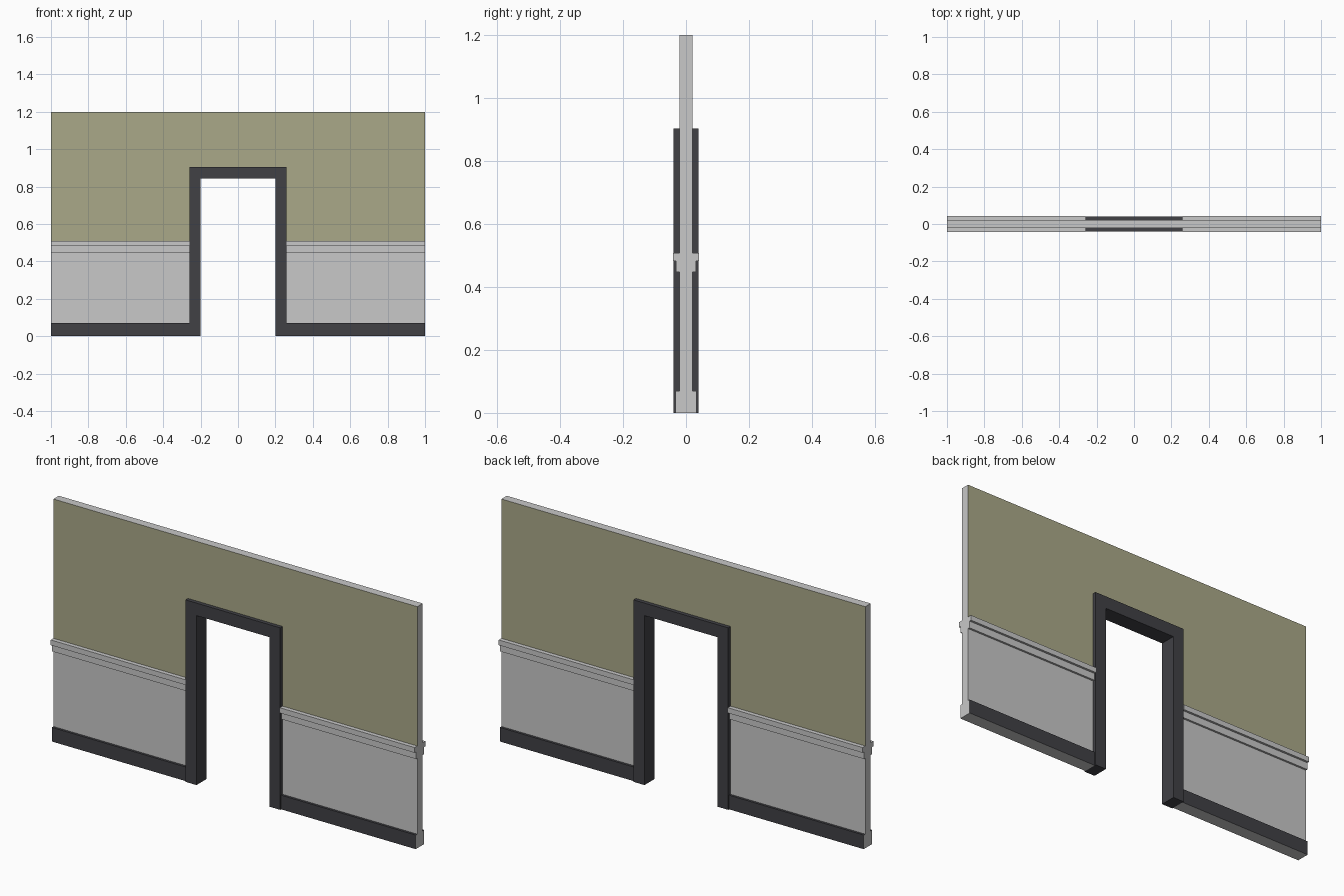
import bpy, bmesh
from mathutils import Vector

if "Cube" in bpy.data.objects:
    bpy.data.objects.remove(bpy.data.objects["Cube"])


def material(name, rgb):
    m = bpy.data.materials.new(name)
    m.diffuse_color = (*rgb, 1)
    m.use_nodes = True
    m.node_tree.nodes["Principled BSDF"].inputs["Base Color"].default_value = m.diffuse_color
    return m


GREY = material("light grey", (0.58, 0.58, 0.58))
GREEN = material("olive green", (0.402, 0.396, 0.25))
DARK = material("charcoal", (0.052, 0.052, 0.06))


def prism(name, points, offset, mats, rule=None, cut_z=None):
    """Extrude a planar outline by offset; rule(normal, centre) picks the material."""
    bm = bmesh.new()
    face = bm.faces.new([bm.verts.new(p) for p in points])
    ext = bmesh.ops.extrude_face_region(bm, geom=[face], use_keep_orig=True)
    verts = [v for v in ext["geom"] if isinstance(v, bmesh.types.BMVert)]
    bmesh.ops.translate(bm, verts=verts, vec=Vector(offset))
    if cut_z is not None:
        bmesh.ops.bisect_plane(bm, geom=bm.verts[:] + bm.edges[:] + bm.faces[:],
                               plane_co=(0, 0, cut_z), plane_no=(0, 0, 1))
    bmesh.ops.recalc_face_normals(bm, faces=bm.faces[:])
    if rule:
        for f in bm.faces:
            f.material_index = rule(f.normal, f.calc_center_median())
    me = bpy.data.meshes.new(name)
    bm.to_mesh(me)
    bm.free()
    for m in mats:
        me.materials.append(m)
    ob = bpy.data.objects.new(name, me)
    bpy.context.collection.objects.link(ob)
    return ob


def arch(xo, zo, xi, zi, y):
    """Outline of a slab with a doorway cut out of its bottom edge."""
    return [(x, y, z) for x, z in [(-xo, 0), (-xi, 0), (-xi, zi), (xi, zi),
                                   (xi, 0), (xo, 0), (xo, zo), (-xo, zo)]]


# Wall: green above the rail on front and back, grey elsewhere
RAIL_TOP = 0.508
prism("wall", arch(1, 1.2, 0.26, 0.904, -0.021), (0, 0.042, 0), [GREY, GREEN],
      lambda n, c: int(abs(n.y) > 0.5 and c.z > RAIL_TOP), cut_z=RAIL_TOP)

# Door frame, passing right through the wall
prism("door_frame", arch(0.26, 0.904, 0.2, 0.842, -0.04), (0, 0.08, 0), [DARK])

# Stepped chair rail and baseboard on each face, each side of the door
rail = [(0.021, 0.447), (0.031, 0.447), (0.031, 0.482),
        (0.042, 0.482), (0.042, RAIL_TOP), (0.021, RAIL_TOP)]
base = [(0.021, 0), (0.033, 0), (0.033, 0.07), (0.021, 0.07)]
for sx, side in ((-1, "left"), (1, "right")):
    for sy, face in ((-1, "front"), (1, "back")):
        prism(f"chair_rail_{face}_{side}", [(sx * 0.26, sy * y, z) for y, z in rail],
              (sx * 0.74, 0, 0), [GREY])
        # dark front and top, grey ends and underside
        prism(f"baseboard_{face}_{side}", [(sx * 0.26, sy * y, z) for y, z in base],
              (sx * 0.74, 0, 0), [GREY, DARK],
              lambda n, c: int(abs(n.y) > 0.5 or n.z > 0.5))
